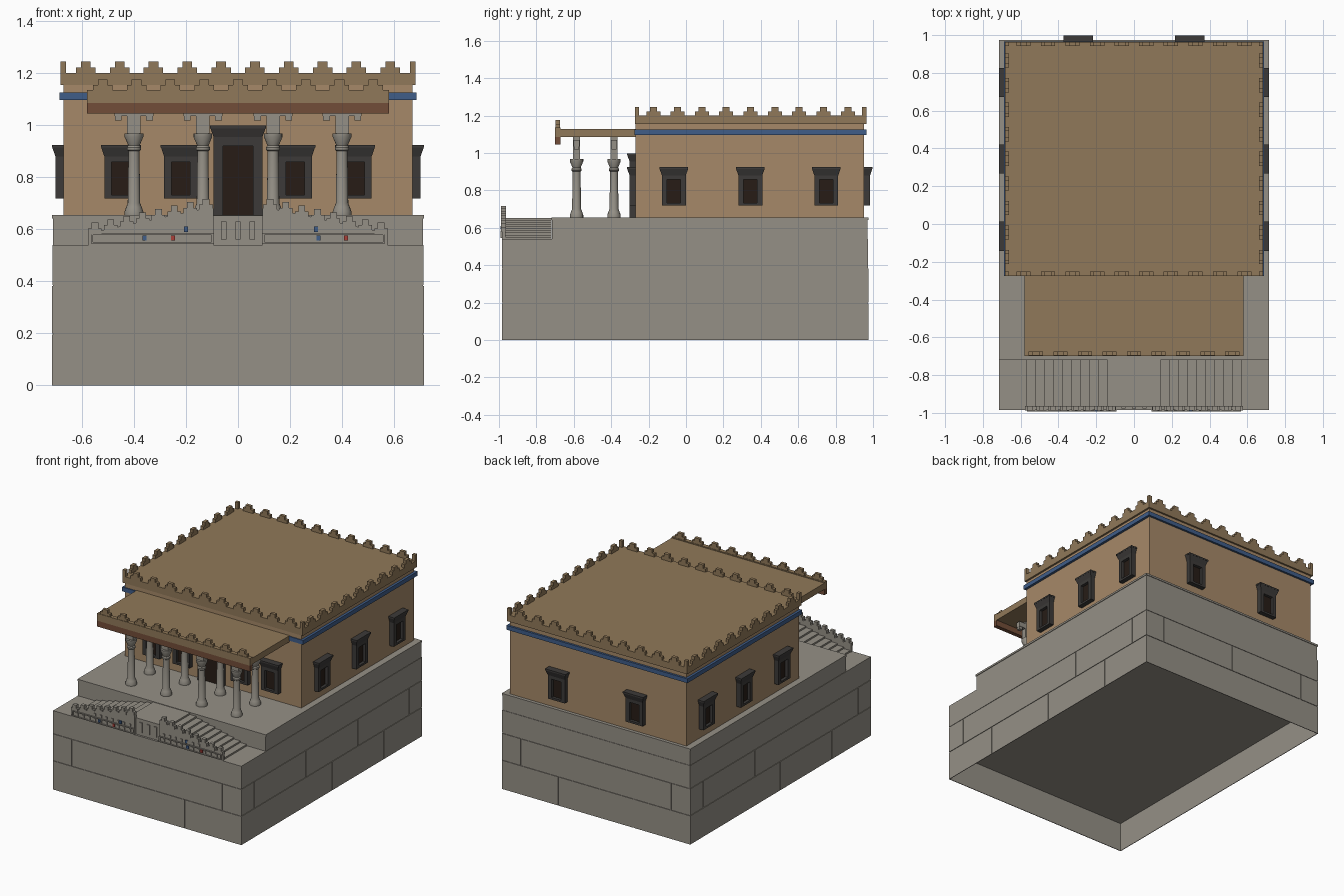
import bpy, bmesh, math
from mathutils import Matrix, Vector

if "Cube" in bpy.data.objects:
    bpy.data.objects.remove(bpy.data.objects["Cube"])

def material(name, rgb):
    m = bpy.data.materials.new(name)
    m.diffuse_color = (*rgb, 1)
    m.use_nodes = True
    m.node_tree.nodes["Principled BSDF"].inputs["Base Color"].default_value = m.diffuse_color
    return m

STONE = material("stone", (0.30, 0.28, 0.24))
WALL = material("wall_plaster", (0.38, 0.25, 0.14))
ROOF = material("roof_clay", (0.28, 0.19, 0.10))
BLUE = material("blue_glaze", (0.05, 0.11, 0.25))
RED = material("red_glaze", (0.40, 0.05, 0.04))
DARK = material("dark_stone", (0.045, 0.042, 0.04))
VOID = material("opening_dark", (0.02, 0.012, 0.008))
WOOD = material("brown_timber", (0.17, 0.075, 0.04))

def finish(name, bm, mat):
    me = bpy.data.meshes.new(name)
    bmesh.ops.recalc_face_normals(bm, faces=bm.faces)
    bm.to_mesh(me)
    bm.free()
    ob = bpy.data.objects.new(name, me)
    bpy.context.collection.objects.link(ob)
    me.materials.append(mat)
    return ob

def add_box(bm, x0, x1, y0, y1, z0, z1, M=None, flare=0.0):
    """Box; flare widens the top at the sides and toward -y."""
    r = bmesh.ops.create_cube(bm, size=1)
    for v in r["verts"]:
        top = v.co.z > 0
        f = flare if top else 0
        v.co = Vector((x1 + f if v.co.x > 0 else x0 - f,
                       y1 if v.co.y > 0 else y0 - f,
                       z1 if top else z0))
        if M:
            v.co = M @ v.co
    return r["verts"]

def boxes(name, mat, *dims):
    bm = bmesh.new()
    for d in dims:
        add_box(bm, *d)
    return finish(name, bm, mat)

def add_merlon(bm, M, w=0.075, h=0.045, t=0.022):
    """Stepped merlon extruded from a profile, local x along the wall."""
    a, b = w / 2, w / 4
    prof = [(-a, 0), (a, 0), (a, h * .5), (b, h * .5), (b, h), (-b, h), (-b, h * .5), (-a, h * .5)]
    f = bm.faces.new([bm.verts.new(M @ Vector((x, -t / 2, z))) for x, z in prof])
    ex = bmesh.ops.extrude_face_region(bm, geom=[f])
    d = M.to_3x3() @ Vector((0, t, 0))
    bmesh.ops.translate(bm, vec=d, verts=[e for e in ex["geom"] if isinstance(e, bmesh.types.BMVert)])

# Podium: open-bottomed lowest course, solid above
X, Y0, Y1, G = 0.715, -0.985, 0.975, 0.004
bm = bmesh.new()
add_box(bm, -X + G, X - G, Y0 + G, Y1 - G, 0, 0.2)
bmesh.ops.delete(bm, geom=[f for f in bm.faces if abs(f.normal.z) > .5], context="FACES")
finish("podium_open_base", bm, STONE)
boxes("podium_core", STONE, (-X + G, X - G, Y0 + G, Y1 - G, 0.2, 0.385))
boxes("podium_top_course", STONE, (-X + .001, X - .001, Y0 + .001, Y1 - .001, 0.385, 0.54))

# Masonry facing blocks with thin joints
bm = bmesh.new()
courses = [(0, 0.2, (-.285, .285), (-.56, 0, .56)),
           (0.2, 0.385, (-.57, 0, .57), (-.845, -.285, .275, .835))]
for z0, z1, jx, jy in courses:
    xs, ys = [-X, *jx, X], [Y0, *jy, Y1]
    g = 0.002
    for a, b in zip(xs, xs[1:]):
        a, b = a + (g if a > -X else 0), b - (g if b < X else 0)
        add_box(bm, a, b, Y0, Y0 + G, z0, z1 - .004)
        add_box(bm, a, b, Y1 - G, Y1, z0, z1 - .004)
    for a, b in zip(ys, ys[1:]):
        a, b = a + (g if a > Y0 else G), b - (g if b < Y1 else G)
        for s in (-X, X - G):
            add_box(bm, s, s + G, a, b, z0, z1 - .004)
finish("podium_blocks", bm, STONE)

# Upper platform with a lip
boxes("platform", STONE, (-X + .004, X - .004, -0.716, Y1 - .004, 0.54, 0.642),
      (-X, X, -0.72, Y1, 0.642, 0.655))

# Twin stairs rising to a central landing
N, XS, XE = 9, 0.57, 0.14
steps = [(-XE, XE, -0.97, -0.72, 0.54, 0.652)]
run = (XS - XE) / N
for i in range(N):
    z = 0.54 + 0.112 * (i + 1) / (N + 1)
    a, b = XS - run * (i + 1), XS - run * i
    steps += [(a, b, -0.97, -0.72, 0.54, z), (-b, -a, -0.97, -0.72, 0.54, z)]
boxes("stairs", STONE, *steps)

# Stair parapets: sloping wall, merlons, panel frames
for s, side in ((-1, "left"), (1, "right")):
    bm = bmesh.new()
    prof = [(.575, .54), (.095, .54), (.095, .68), (.15, .675), (.575, .585)]
    f = bm.faces.new([bm.verts.new((s * x, -.985, z)) for x, z in prof])
    ex = bmesh.ops.extrude_face_region(bm, geom=[f])
    bmesh.ops.translate(bm, vec=(0, .02, 0), verts=[e for e in ex["geom"] if isinstance(e, bmesh.types.BMVert)])
    for i in range(8):
        x = .55 - i * .061
        z = .58 + (.55 - x) / .427 * .092
        add_merlon(bm, Matrix.Translation((s * x, -.976, z)), .052, .045, .025)
    for z in (.545, .578):
        add_box(bm, *sorted((s * .095, s * .565)), -.992, -.985, z, z + .006)
    for x in (.097, .562):
        add_box(bm, s * x - .004, s * x + .004, -.992, -.985, .545, .584)
    finish("stair_parapet_" + side, bm, STONE)

# Relief figures on the stair front
bm = bmesh.new()
for s in (-1, 1):
    for i in range(10):
        x = s * (.13 + i * .044)
        add_box(bm, x - .007, x + .007, -.990, -.984, .552, .574)
        if i < 7:
            add_box(bm, x - .006, x + .006, -.990, -.984, .590, .608)
for x in (-.055, 0, .055):
    add_box(bm, x - .01, x + .01, -.976, -.969, .56, .63)
finish("relief_figures", bm, STONE)
boxes("blue_relief_details", BLUE, *[(x - .008, x + .008, -.993, -.984, z - .01, z + .01)
      for x, z in ((-.36, .566), (-.2, .6), (.31, .566), (.3, .6))])
boxes("red_relief_details", RED, *[(x - .008, x + .008, -.993, -.984, .556, .576) for x in (-.25, .415)])

# Main hall
boxes("hall_walls", WALL, (-.67, .67, -.27, .952, .655, 1.16))
boxes("blue_band", BLUE, (-.687, .687, -.276, .966, 1.096, 1.125))
boxes("hall_roof", ROOF, (-.683, .683, -.274, .964, 1.155, 1.2))
YC = 0.345

# Hall battlements
bm = bmesh.new()
for i in range(10):
    for y in (-.263, .953):
        add_merlon(bm, Matrix.Translation(((i - 4.5) * .13, y, 1.2)))
for i in range(9):
    for x in (-.672, .672):
        add_merlon(bm, Matrix.Translation((x, YC + (i - 4) * .13, 1.2)) @ Matrix.Rotation(math.pi / 2, 4, "Z"))
for x in (-.672, .672):
    for y in (-.263, .953):
        add_box(bm, x - .011, x + .011, y - .011, y + .011, 1.2, 1.245)
finish("hall_battlements", bm, ROOF)

# Porch roof, fascia and battlements
boxes("porch_roof", ROOF, (-.58, .58, -.695, -.27, 1.085, 1.128))
boxes("porch_fascia", WOOD, (-.58, .58, -.7, -.672, 1.045, 1.085))
bm = bmesh.new()
add_box(bm, -.58, .58, -.7, -.672, 1.085, 1.135)
for i in range(9):
    add_merlon(bm, Matrix.Translation(((i - 4) * .13, -.686, 1.133)), h=.042)
finish("porch_battlements", bm, ROOF)

# Columns: turned shaft, bell capital, bracket block
profile = [(.0, .655), (.036, .655), (.036, .668), (.030, .685), (.024, .70), (.021, .90), (.027, .905),
           (.027, .915), (.022, .922), (.036, .955), (.036, .967), (.0, .967)]
for j, y in enumerate((-.585, -.385)):
    for i, x in enumerate((-.4, -.135, .135, .4)):
        bm = bmesh.new()
        vs = [bm.verts.new((r, 0, z)) for r, z in profile]
        es = [bm.edges.new(p) for p in zip(vs, vs[1:])]
        bmesh.ops.spin(bm, geom=vs + es, cent=(0, 0, 0), axis=(0, 0, 1), angle=2 * math.pi, steps=16)
        bmesh.ops.remove_doubles(bm, verts=bm.verts, dist=1e-5)
        for f in bm.faces:
            f.smooth = abs(f.normal.z) < .9
        add_box(bm, -.026, .026, -.018, .018, .967, 1.085)
        add_box(bm, -.075, .075, -.016, .016, 1.035, 1.07)
        for s in (-1, 1):
            add_box(bm, s * .06 - .013, s * .06 + .013, -.013, .013, 1.018, 1.04)
        ob = finish(f"column_{j}_{i}", bm, STONE)
        ob.location = (x, y, 0)
        for e in ob.data.edges:
            e.use_edge_sharp = False
        bpy.context.view_layer.objects.active = ob
        ob.select_set(True)
        bpy.ops.object.shade_smooth_by_angle(angle=math.radians(30))
        ob.select_set(False)

# Doors and windows: jambs, lintel, flared cornice, dark opening
def portal(name, x, y, rot, hw, ow, z0, zo, zc, z1, sill):
    M = Matrix.Translation((x, y, 0)) @ Matrix.Rotation(rot, 4, "Z")
    bm = bmesh.new()
    d = -.032
    for s in (-1, 1):
        add_box(bm, *sorted((s * ow, s * hw)), d, .005, z0, zc, M)
    add_box(bm, -ow, ow, d, .005, zo, zc, M)
    if sill:
        add_box(bm, -ow, ow, d, .005, z0, z0 + sill, M)
    add_box(bm, -hw, hw, d, .005, zc, z1 - .01, M, flare=.012)
    add_box(bm, -hw - .013, hw + .013, d - .013, .005, z1 - .01, z1, M)
    finish(name + "_frame", bm, DARK)
    bm = bmesh.new()
    add_box(bm, -ow, ow, -.012, .005, z0 + sill, zo, M)
    finish(name + "_opening", bm, VOID)

portal("door", 0, -.27, 0, .094, .057, .655, .92, .955, .998, 0)
win = dict(hw=.064, ow=.036, z0=.718, zo=.858, zc=.88, z1=.924, sill=.014)
for i, x in enumerate((-.45, -.22, .22, .45)):
    portal(f"front_window_{i}", x, -.27, 0, **win)
for i, x in enumerate((-.295, .295)):
    portal(f"back_window_{i}", x, .952, math.pi, **win)
for i, y in enumerate((-.065, .344, .75)):
    portal(f"right_window_{i}", .67, y, math.pi / 2, **win)
    portal(f"left_window_{i}", -.67, y, -math.pi / 2, **win)
